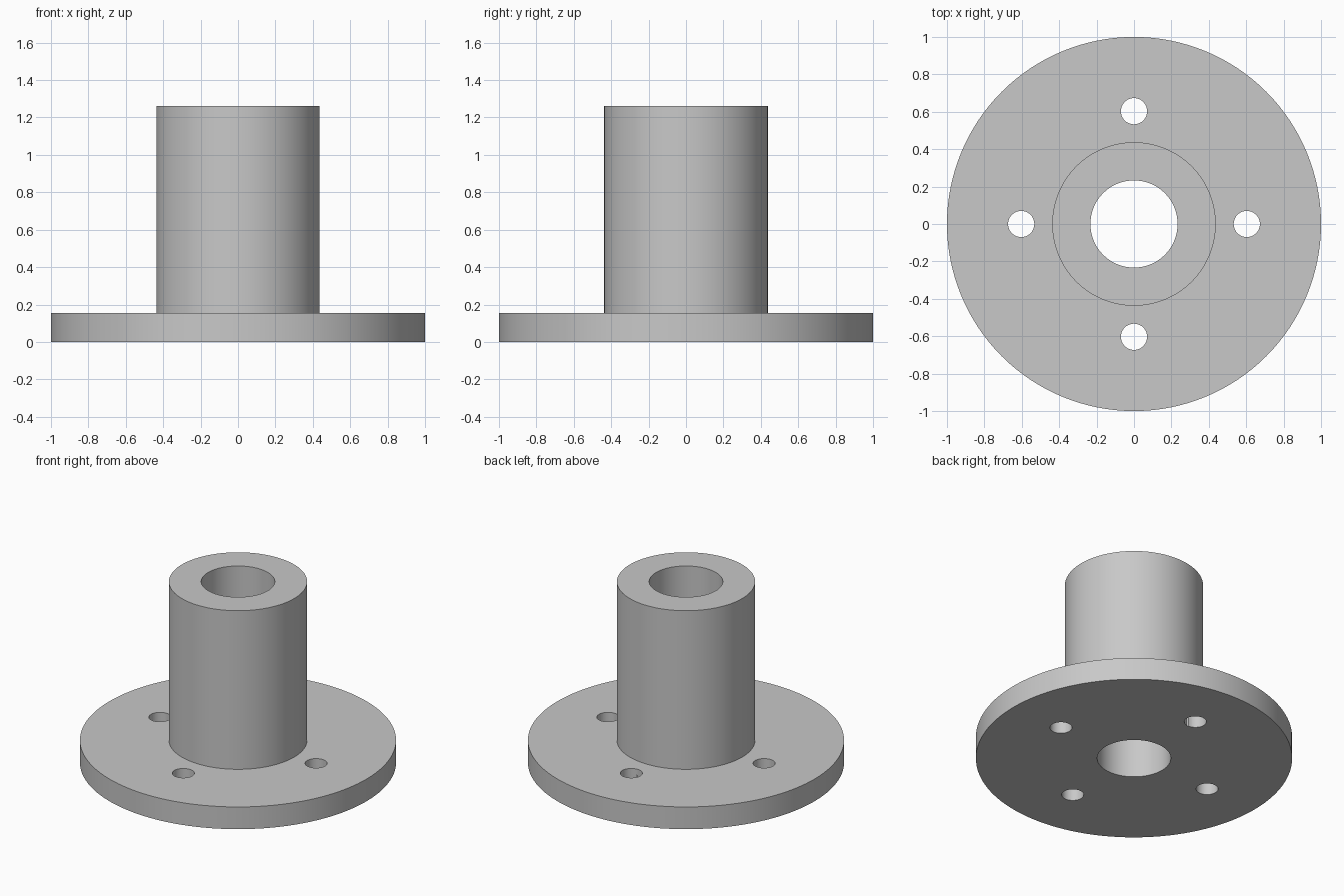
import bpy, bmesh
from math import cos, sin, pi

cube = bpy.data.objects.get("Cube")
if cube:
    bpy.data.objects.remove(cube, do_unlink=True)

SEGMENTS = 128
FLANGE_R, FLANGE_H = 1.0, 0.155
TUBE_R, BORE_R, HEIGHT = 0.437, 0.233, 1.262
BOLT_R, BOLT_CIRCLE = 0.07, 0.603

# Plain grey material
grey = bpy.data.materials.new("grey_metal")
grey.use_nodes = True
colour = (0.58, 0.58, 0.58, 1)
grey.diffuse_color = colour
grey.node_tree.nodes["Principled BSDF"].inputs["Base Color"].default_value = colour


def lathe(name, profile):
    """Revolve a closed (radius, height) profile around z."""
    bm = bmesh.new()
    rings = []
    for i in range(SEGMENTS):
        a = 2 * pi * i / SEGMENTS
        rings.append([bm.verts.new((r * cos(a), r * sin(a), z)) for r, z in profile])
    n = len(profile)
    for i, ring in enumerate(rings):
        after = rings[(i + 1) % SEGMENTS]
        for j in range(n):
            k = (j + 1) % n
            bm.faces.new((ring[j], after[j], after[k], ring[k]))
    bmesh.ops.recalc_face_normals(bm, faces=bm.faces)
    mesh = bpy.data.meshes.new(name)
    bm.to_mesh(mesh)
    bm.free()
    obj = bpy.data.objects.new(name, mesh)
    bpy.context.collection.objects.link(obj)
    mesh.materials.append(grey)
    return obj


# Flange and bored tube as one turned solid
hub = lathe("flanged_hub", [
    (BORE_R, 0), (FLANGE_R, 0), (FLANGE_R, FLANGE_H),
    (TUBE_R, FLANGE_H), (TUBE_R, HEIGHT), (BORE_R, HEIGHT)])

# Four bolt holes through the flange
for i in range(4):
    a = i * pi / 2
    bpy.ops.mesh.primitive_cylinder_add(
        vertices=48, radius=BOLT_R, depth=FLANGE_H * 3,
        location=(BOLT_CIRCLE * cos(a), BOLT_CIRCLE * sin(a), FLANGE_H / 2))
    cutter = bpy.context.object
    cutter.name = "bolt_hole_cutter"
    cutter.hide_render = True
    cutter.data.materials.append(grey)
    bpy.context.view_layer.objects.active = hub
    cut = hub.modifiers.new("bolt_hole", "BOOLEAN")
    cut.operation = "DIFFERENCE"
    cut.solver = "EXACT"
    cut.object = cutter
    bpy.ops.object.modifier_apply(modifier=cut.name)
    bpy.data.objects.remove(cutter, do_unlink=True)

# Smooth round walls with crisp rims
bpy.ops.object.select_all(action="DESELECT")
hub.select_set(True)
bpy.context.view_layer.objects.active = hub
bpy.ops.object.shade_smooth_by_angle(angle=pi / 6)
